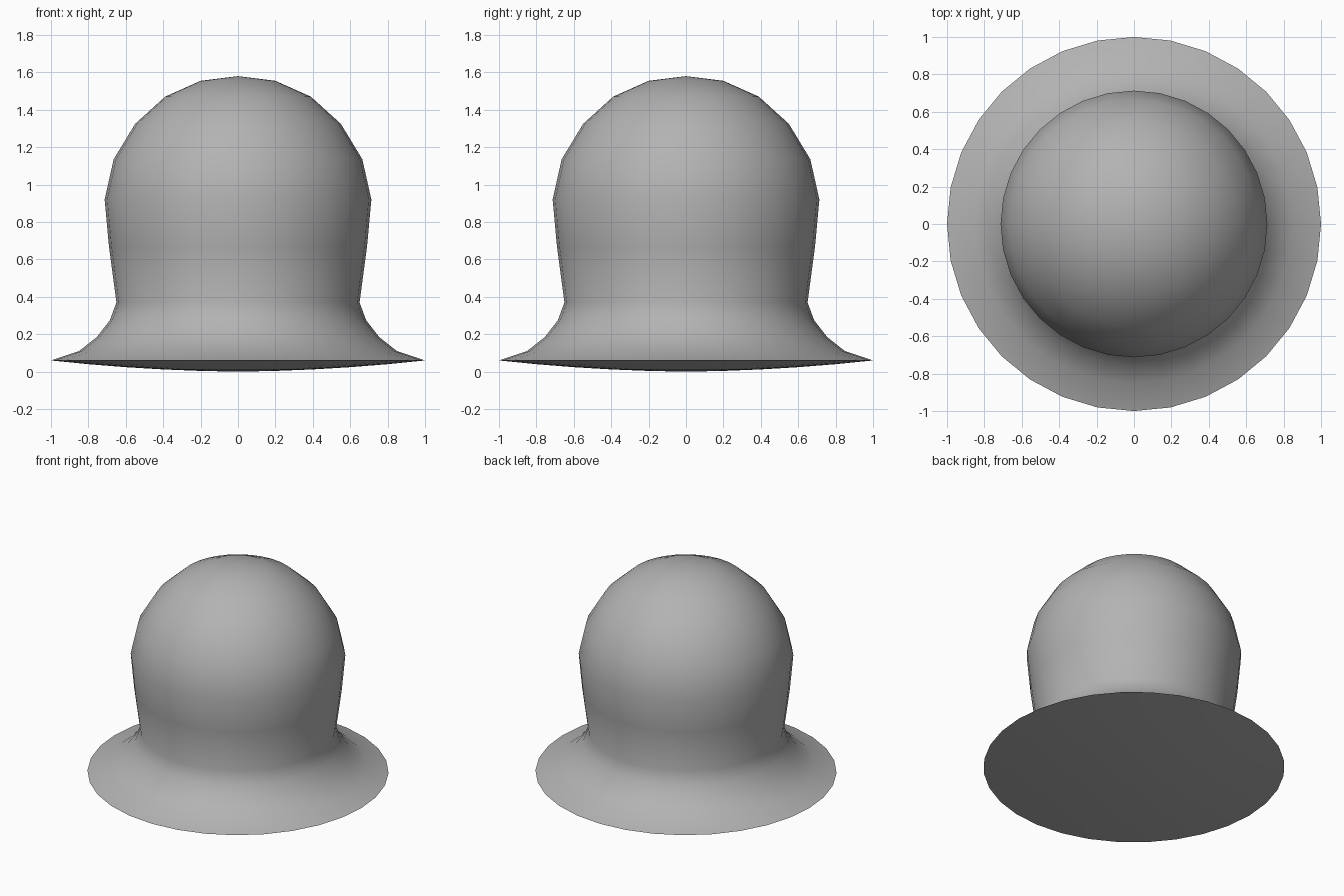
import bpy, bmesh, math

if "Cube" in bpy.data.objects:
    bpy.data.objects.remove(bpy.data.objects["Cube"])

SIDES = 32

# Profile (radius, height) from underside centre, round the rim, up to the crown
profile = [(0, 0), (0.2, 0.004), (0.4, 0.012), (0.6, 0.024), (0.8, 0.04),
           (1.0, 0.06), (0.85, 0.11), (0.755, 0.185), (0.685, 0.275),
           (0.65, 0.37), (0.69, 0.67), (0.713, 0.92), (0.665, 1.135),
           (0.55, 1.325), (0.39, 1.47), (0.2, 1.555), (0, 1.58)]

# Single grey material
grey = bpy.data.materials.new("plain grey")
grey.diffuse_color = (0.45, 0.45, 0.45, 1)
grey.use_nodes = True
grey.node_tree.nodes["Principled BSDF"].inputs["Base Color"].default_value = grey.diffuse_color


def ring(bm, r, z):
    if r == 0:
        return [bm.verts.new((0, 0, z))] * SIDES
    return [bm.verts.new((r * math.cos(2 * math.pi * i / SIDES),
                          r * math.sin(2 * math.pi * i / SIDES), z))
            for i in range(SIDES)]


# Domed body with flared brim, turned as one closed surface
bm = bmesh.new()
rings = [ring(bm, r, z) for r, z in profile]
for a, b in zip(rings, rings[1:]):
    for i in range(SIDES):
        j = (i + 1) % SIDES
        corners = dict.fromkeys([a[i], a[j], b[j], b[i]])
        bm.faces.new(list(corners))
bmesh.ops.recalc_face_normals(bm, faces=bm.faces)
mesh = bpy.data.meshes.new("flared_dome")
bm.to_mesh(mesh)
bm.free()
mesh.materials.append(grey)

dome = bpy.data.objects.new("flared_dome", mesh)
bpy.context.collection.objects.link(dome)

# Smooth everywhere except the sharp brim edge
bpy.context.view_layer.objects.active = dome
dome.select_set(True)
bpy.ops.object.shade_smooth_by_angle(angle=math.radians(60))
